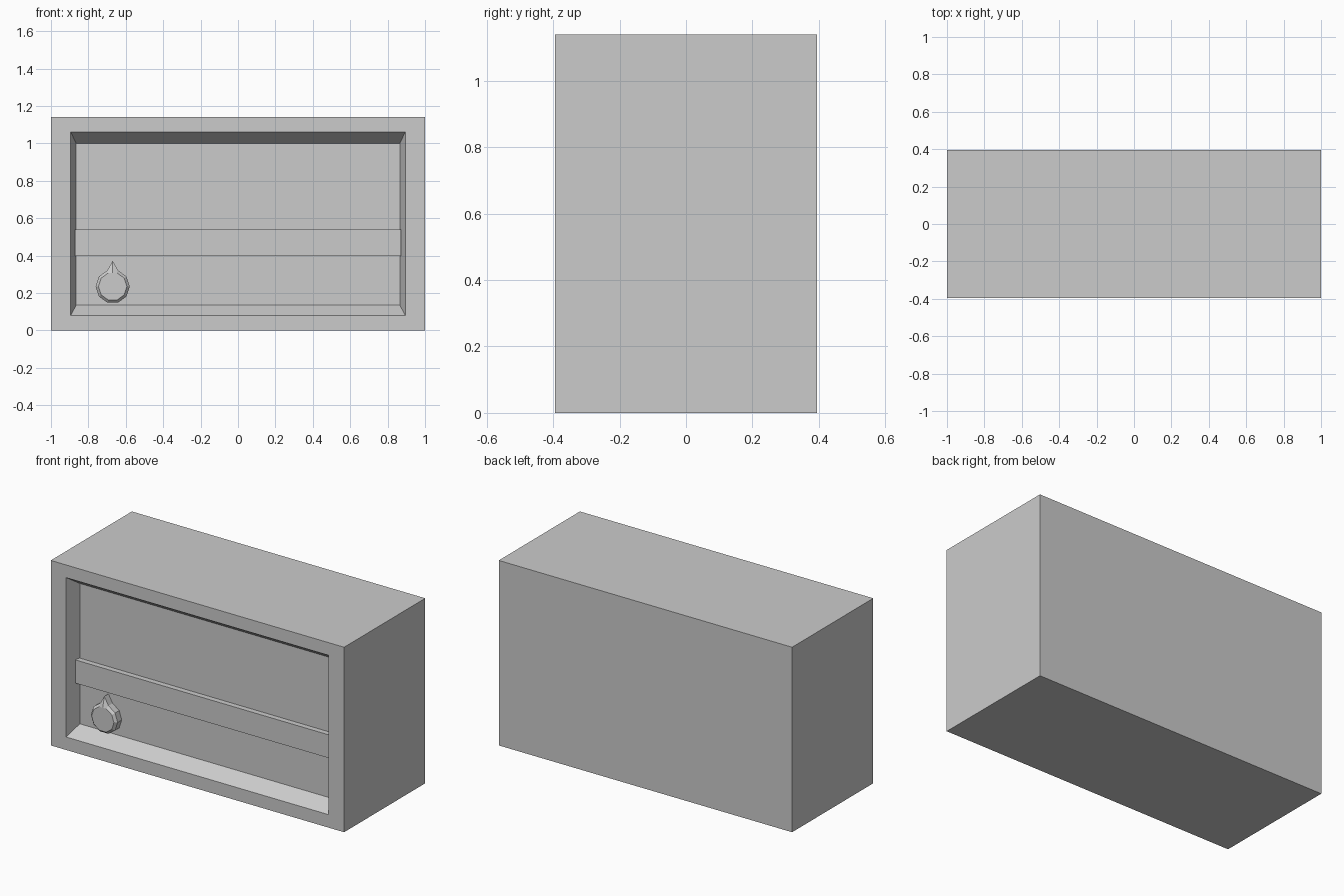
import bpy, bmesh, math

if "Cube" in bpy.data.objects:
    bpy.data.objects.remove(bpy.data.objects["Cube"])

FRONT = -0.395


def loft(name, rings):
    """Join matching rings of points with quads and cap both ends."""
    bm = bmesh.new()
    loops = [[bm.verts.new(p) for p in ring] for ring in rings]
    n = len(loops[0])
    for a, b in zip(loops, loops[1:]):
        for i in range(n):
            j = (i + 1) % n
            bm.faces.new((a[i], a[j], b[j], b[i]))
    bm.faces.new(loops[0][::-1])
    bm.faces.new(loops[-1])
    bmesh.ops.recalc_face_normals(bm, faces=bm.faces)
    mesh = bpy.data.meshes.new(name)
    bm.to_mesh(mesh)
    bm.free()
    obj = bpy.data.objects.new(name, mesh)
    bpy.context.collection.objects.link(obj)
    return obj


def rect(half_x, z0, z1, y):
    return [(-half_x, y, z0), (half_x, y, z0), (half_x, y, z1), (-half_x, y, z1)]


# Cabinet with a tapered recess in the front
loft("cabinet", [
    rect(1.0, 0.0, 1.14, -FRONT),
    rect(1.0, 0.0, 1.14, FRONT),
    rect(0.895, 0.08, 1.062, FRONT),
    rect(0.865, 0.135, 1.0, FRONT + 0.09),
])

# Horizontal bar across the recess
loft("front_bar", [
    rect(0.872, 0.397, 0.54, FRONT + 0.095),
    rect(0.872, 0.397, 0.54, FRONT + 0.056),
])


# Ten-sided dial with a pointer tip at the top
def dial_ring(radius, tip, y):
    pts = []
    for i in range(10):
        a = math.radians(36 * i)
        pts.append((-0.67 + radius * math.cos(a), y, 0.235 + radius * math.sin(a)))
        if i == 2:
            pts.append((-0.67, y, 0.235 + tip))
    return pts


loft("dial_knob", [
    dial_ring(0.091, 0.137, FRONT + 0.095),
    dial_ring(0.091, 0.137, FRONT + 0.05),
    dial_ring(0.076, 0.0723, FRONT + 0.035),
])
